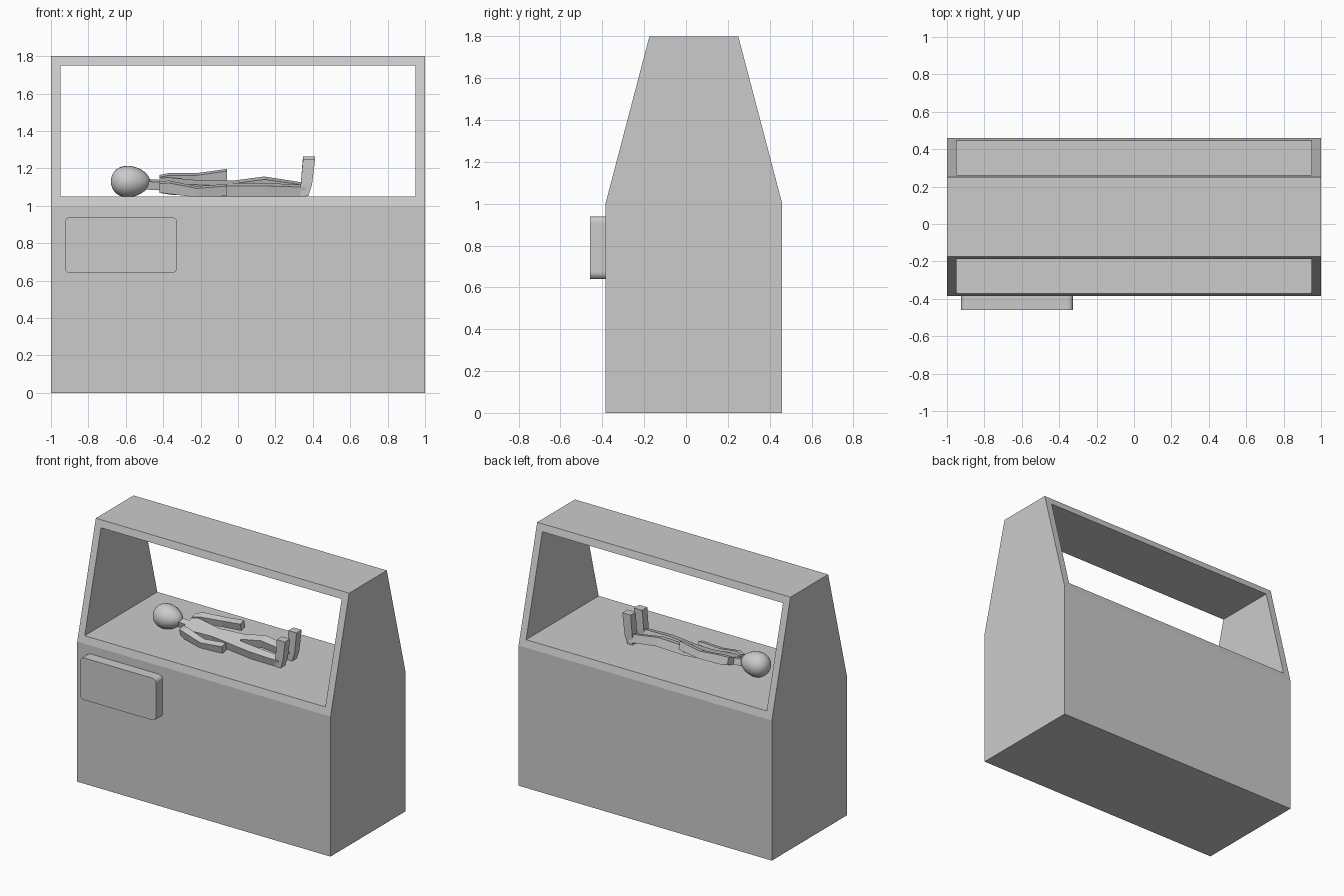
import bpy, bmesh, math
from mathutils import Vector

if "Cube" in bpy.data.objects:
    bpy.data.objects.remove(bpy.data.objects["Cube"])


def make_object(name, bm):
    bmesh.ops.recalc_face_normals(bm, faces=bm.faces)
    mesh = bpy.data.meshes.new(name)
    bm.to_mesh(mesh)
    bm.free()
    ob = bpy.data.objects.new(name, mesh)
    bpy.context.collection.objects.link(ob)
    return ob


def add_box(bm, lo, hi):
    lo, hi = Vector(lo), Vector(hi)
    verts = bmesh.ops.create_cube(bm, size=1)["verts"]
    for v in verts:
        v.co = Vector([(lo[i] + hi[i]) / 2 + v.co[i] * (hi[i] - lo[i]) for i in range(3)])


def loft(name, sections, upright=False, roll=0.0):
    """Four-sided limb through sections (x, y, z, width, thickness)."""
    bm = bmesh.new()
    rings = []
    c, s = math.cos(roll), math.sin(roll)
    for x, y, z, w, t in sections:
        ring = []
        for a, b in ((-1, -1), (1, -1), (1, 1), (-1, 1)):
            u, v = a * w / 2, b * t / 2
            if upright:
                co = (x + v, y + u, z)
            else:
                co = (x, y + u * c - v * s, z + u * s + v * c)
            ring.append(bm.verts.new(co))
        rings.append(ring)
    for r0, r1 in zip(rings, rings[1:]):
        for i in range(4):
            j = (i + 1) % 4
            bm.faces.new((r0[i], r0[j], r1[j], r1[i]))
    bm.faces.new(rings[0])
    bm.faces.new(rings[-1])
    return make_object(name, bm)


# Cabinet: extruded side profile with a window cut through it
bm = bmesh.new()
profile = [(-0.385, 0), (0.46, 0), (0.46, 1.0), (0.25, 1.8), (-0.175, 1.8), (-0.385, 1.0)]
face = bm.faces.new([bm.verts.new((-1, y, z)) for y, z in profile])
ext = bmesh.ops.extrude_face_region(bm, geom=[face])
for v in ext["geom"]:
    if isinstance(v, bmesh.types.BMVert):
        v.co.x = 1
cabinet = make_object("cabinet", bm)

bm = bmesh.new()
add_box(bm, (-0.95, -1, 1.05), (0.95, 1, 1.75))
cutter = make_object("window_cutter", bm)
mod = cabinet.modifiers.new("window", "BOOLEAN")
mod.object, mod.operation, mod.solver = cutter, "DIFFERENCE", "EXACT"
bpy.context.view_layer.objects.active = cabinet
bpy.ops.object.modifier_apply(modifier=mod.name)
bpy.data.objects.remove(cutter)

# Front panel with rounded corners
bm = bmesh.new()
add_box(bm, (-0.925, -0.46, 0.64), (-0.325, -0.38, 0.94))
edges = [e for e in bm.edges if abs(e.verts[0].co.y - e.verts[1].co.y) > 0.01]
bmesh.ops.bevel(bm, geom=edges, offset=0.03, segments=5, profile=0.5, affect="EDGES")
make_object("control_panel", bm)

# Lying figure: egg-shaped head
bm = bmesh.new()
bmesh.ops.create_uvsphere(bm, u_segments=24, v_segments=16, radius=1)
for v in bm.verts:
    t = v.co.z
    k = 0.083 * (1 - 0.16 * t)
    v.co = Vector((-0.575 + 0.105 * t, 0.037 + v.co.x * k, 1.13 + v.co.y * k))
head = make_object("head", bm)
for p in head.data.polygons:
    p.use_smooth = True

# Neck and torso, rolled so the rear side sits higher
ROLL = math.radians(15)
loft("neck", [(-0.5, 0.037, 1.115, 0.045, 0.045), (-0.39, 0.037, 1.11, 0.05, 0.045)], roll=ROLL)
loft("torso", [(-0.42, 0.035, 1.11, 0.13, 0.05), (-0.36, 0.035, 1.105, 0.13, 0.06),
               (-0.2, 0.035, 1.095, 0.09, 0.06), (-0.04, 0.035, 1.09, 0.12, 0.065),
               (0.0, 0.035, 1.09, 0.12, 0.06)], roll=ROLL)

# Arms and legs on both sides: (side, y direction, height offset at the side)
for side, d, up in (("front", -1, 0.0), ("rear", 1, 1.0)):
    y = lambda off: 0.035 + d * off
    loft(side + "_arm", [(-0.42, y(0.07), 1.10 + 0.035 * up, 0.045, 0.05),
                         (-0.37, y(0.09), 1.10 + 0.04 * up, 0.05, 0.06),
                         (-0.22, y(0.115), 1.075 + 0.07 * up, 0.045, 0.05),
                         (-0.06, y(0.105), 1.085 + 0.08 * up, 0.045, 0.055)], roll=ROLL)
    loft(side + "_leg", [(-0.05, y(0.03), 1.085 + 0.01 * up, 0.06, 0.06),
                         (0.14, y(0.06), 1.085 + 0.035 * up, 0.06, 0.06),
                         (0.36, y(0.065), 1.08 + 0.01 * up, 0.05, 0.055)], roll=ROLL)
    loft(side + "_foot", [(0.355, y(0.065), 1.052, 0.05, 0.04),
                          (0.365, y(0.065), 1.11, 0.055, 0.06),
                          (0.38, y(0.065), 1.25 + 0.015 * up, 0.058, 0.065)], upright=True)
